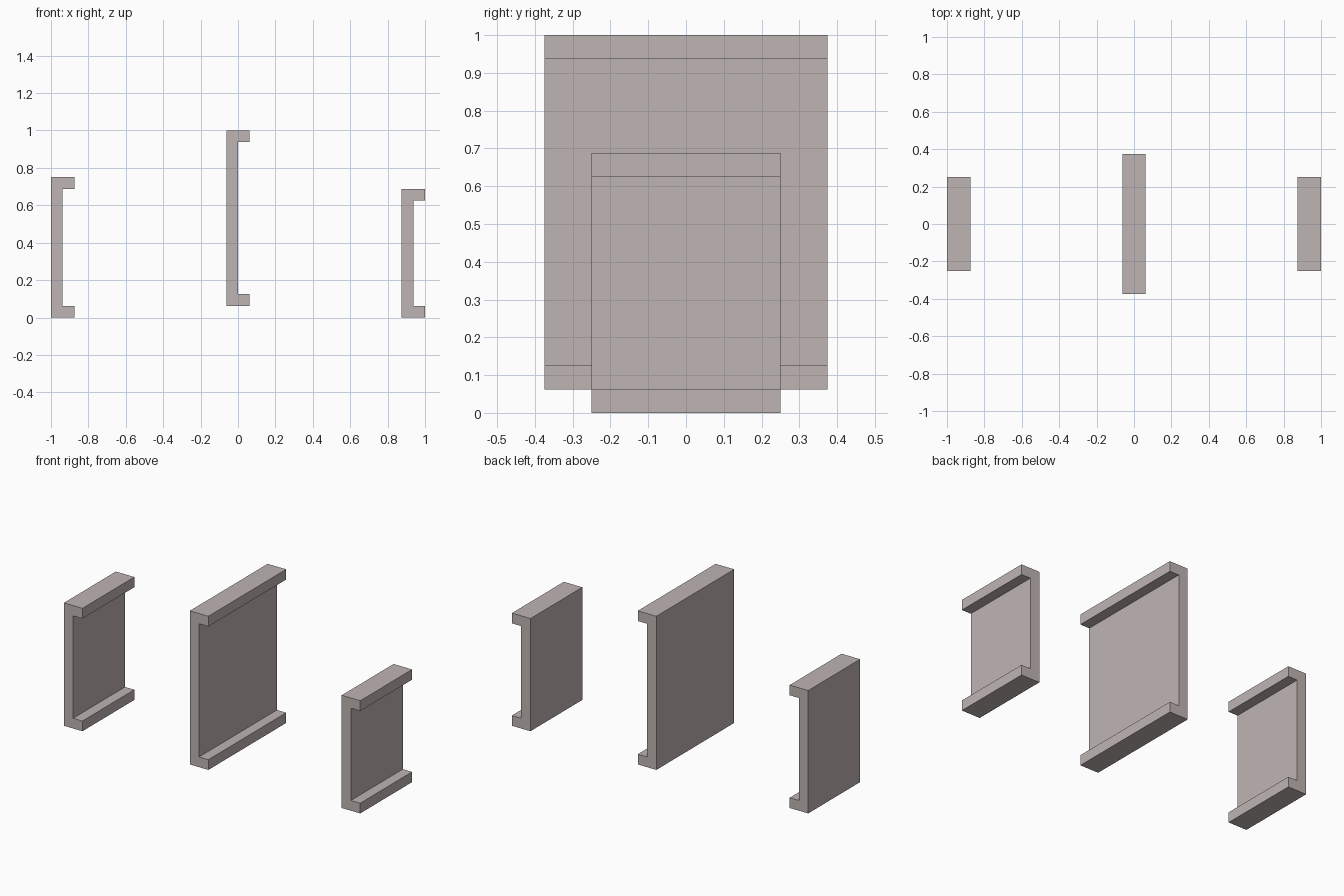
import bpy, bmesh

if "Cube" in bpy.data.objects:
    bpy.data.objects.remove(bpy.data.objects["Cube"])

# Single warm grey for everything
grey = bpy.data.materials.new("warm_grey")
grey.diffuse_color = (0.52, 0.46, 0.45, 1)
grey.use_nodes = True
grey.node_tree.nodes["Principled BSDF"].inputs["Base Color"].default_value = grey.diffuse_color

T = 0.0625  # wall thickness
W = 0.125   # flange width


def channel(name, x, z0, z1, depth):
    """C-shaped profile open towards +x, extruded along y."""
    profile = [(0, z0), (W, z0), (W, z0 + T), (T, z0 + T),
               (T, z1 - T), (W, z1 - T), (W, z1), (0, z1)]
    bm = bmesh.new()
    face = bm.faces.new([bm.verts.new((x + px, -depth / 2, pz)) for px, pz in profile])
    ext = bmesh.ops.extrude_face_region(bm, geom=[face], use_keep_orig=True)
    moved = [g for g in ext["geom"] if isinstance(g, bmesh.types.BMVert)]
    bmesh.ops.translate(bm, verts=moved, vec=(0, depth, 0))
    bmesh.ops.recalc_face_normals(bm, faces=bm.faces)
    mesh = bpy.data.meshes.new(name)
    bm.to_mesh(mesh)
    bm.free()
    mesh.materials.append(grey)
    obj = bpy.data.objects.new(name, mesh)
    bpy.context.collection.objects.link(obj)


# Three separate channels
channel("left_channel", -1.0, 0.0, 0.75, 0.5)
channel("middle_channel", -0.0625, 0.0625, 1.0, 0.75)
channel("right_channel", 0.875, 0.0, 0.6875, 0.5)
